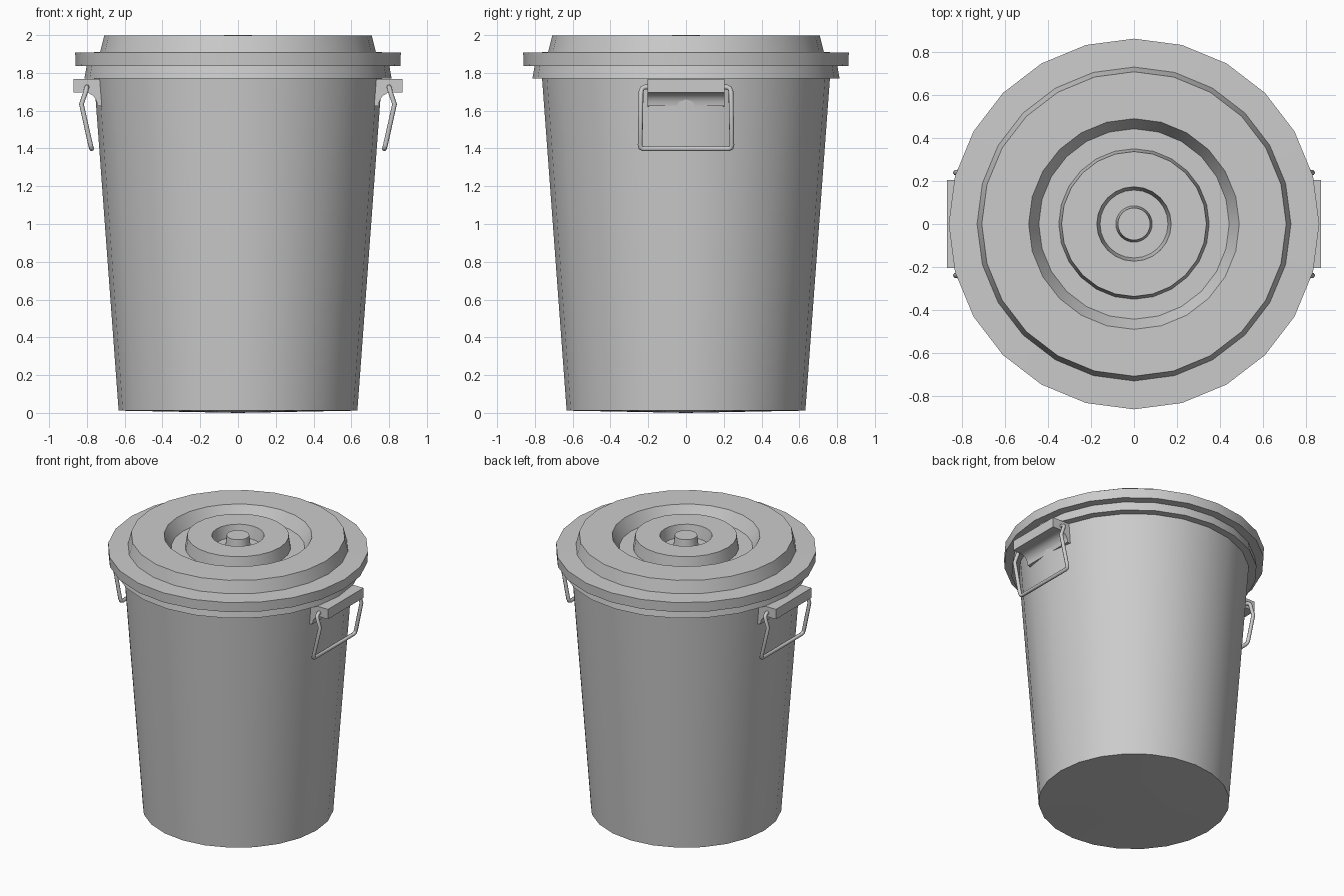
import bpy, bmesh, math

if "Cube" in bpy.data.objects:
    bpy.data.objects.remove(bpy.data.objects["Cube"])

SIDES = 24


def finish(name, bm, angle=30):
    bmesh.ops.recalc_face_normals(bm, faces=bm.faces)
    me = bpy.data.meshes.new(name)
    bm.to_mesh(me)
    bm.free()
    ob = bpy.data.objects.new(name, me)
    bpy.context.collection.objects.link(ob)
    bpy.ops.object.select_all(action='DESELECT')
    ob.select_set(True)
    bpy.context.view_layer.objects.active = ob
    bpy.ops.object.shade_smooth_by_angle(angle=math.radians(angle))
    return ob


def lathe(name, profile):
    """Revolve (radius, z) points around z; radius 0 closes to a point."""
    bm = bmesh.new()
    rings = []
    for r, z in profile:
        n = SIDES if r > 0 else 1
        rings.append([bm.verts.new((r * math.cos(2 * math.pi * i / SIDES),
                                    r * math.sin(2 * math.pi * i / SIDES), z))
                      for i in range(n)])
    for a, b in zip(rings, rings[1:]):
        for i in range(SIDES):
            j = (i + 1) % SIDES
            quad = [a[i % len(a)], a[j % len(a)], b[j % len(b)], b[i % len(b)]]
            bm.faces.new(list(dict.fromkeys(quad)))
    return finish(name, bm)


# Tapered can with a collar under the lid
lathe("can_body", [(0, 0), (0.31, 0.006), (0.632, 0.012), (0.762, 1.77),
                   (0.813, 1.77), (0.80, 1.845), (0, 1.845)])

# Lid: rim, raised plateau, ring groove, raised disc, pit and knob
lathe("lid", [(0, 1.837), (0.86, 1.837), (0.862, 1.907), (0.73, 1.91),
              (0.708, 1.998), (0.49, 1.998), (0.443, 1.91), (0.35, 1.91),
              (0.337, 1.998), (0.173, 1.998), (0.158, 1.91), (0.085, 1.91),
              (0.075, 2.0), (0, 2.0)])


# Handle bracket: block with a concave fillet below, extruded along y
def bracket(name, s):
    prof = [(0.70, 1.768), (0.87, 1.768), (0.87, 1.696)]
    for k in range(6):
        t = math.pi / 2 * k / 5
        prof.append((0.81 - 0.065 * math.sin(t), 1.626 + 0.07 * math.cos(t)))
    prof.append((0.70, 1.62))
    bm = bmesh.new()
    face = bm.faces.new([bm.verts.new((s * x, -0.205, z)) for x, z in prof])
    ext = bmesh.ops.extrude_face_region(bm, geom=[face])
    moved = [g for g in ext["geom"] if isinstance(g, bmesh.types.BMVert)]
    bmesh.ops.translate(bm, verts=moved, vec=(0, 0.41, 0))
    finish(name, bm)


# Bent wire bail hanging from each bracket
def bail(name, s):
    half = [(0.80, 0.17, 1.725), (0.80, 0.217, 1.725), (0.803, 0.232, 1.718),
            (0.806, 0.238, 1.70), (0.829, 0.239, 1.635), (0.781, 0.243, 1.42),
            (0.777, 0.240, 1.405), (0.775, 0.226, 1.398)]
    path = half + [(x, -y, z) for x, y, z in reversed(half)]
    cu = bpy.data.curves.new(name + "_path", 'CURVE')
    cu.dimensions = '3D'
    cu.bevel_depth = 0.013
    cu.bevel_resolution = 2
    cu.use_fill_caps = True
    sp = cu.splines.new('POLY')
    sp.points.add(len(path) - 1)
    for p, (x, y, z) in zip(sp.points, path):
        p.co = (s * x, y, z, 1)
    tmp = bpy.data.objects.new(name + "_path", cu)
    bm = bmesh.new()
    bpy.context.collection.objects.link(tmp)
    bpy.context.view_layer.update()
    deps = bpy.context.evaluated_depsgraph_get()
    me = bpy.data.meshes.new_from_object(tmp.evaluated_get(deps))
    bm.from_mesh(me)
    bpy.data.objects.remove(tmp)
    bpy.data.meshes.remove(me)
    finish(name, bm, 50)


for side, s in (("right", 1), ("left", -1)):
    bracket("handle_bracket_" + side, s)
    bail("wire_handle_" + side, s)
